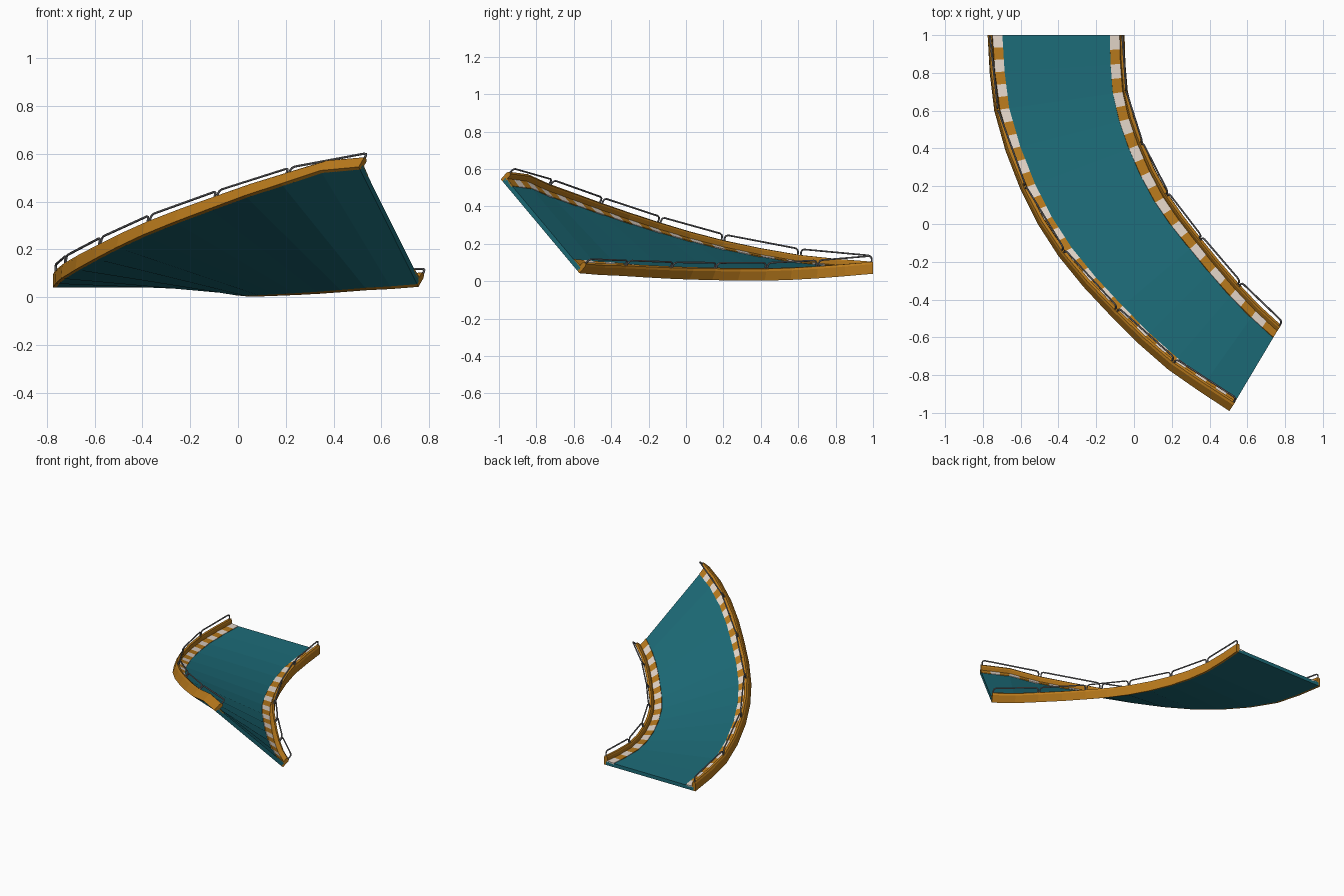
import bpy, bmesh
from mathutils import Vector as V

if "Cube" in bpy.data.objects:
    bpy.data.objects.remove(bpy.data.objects["Cube"])

# Underside edges of the banked bend, outer and inner, at seven even stations
OUTER = [(-.775, 1, .04), (-.74, .6, .078), (-.6, .18, .16), (-.4, -.17, .26),
         (-.12, -.49, .37), (.18, -.77, .475), (.505, -.99, .545)]
INNER = [(-.05, 1, .04), (-.037, .70, .015), (.04, .42, .003), (.17, .14, .006),
         (.34, -.10, .014), (.54, -.35, .029), (.755, -.57, .043)]
SEG = 12


def smooth_path(keys):
    """Catmull-Rom path sampled twice per key."""
    p = [V(k) for k in keys]
    p = [2 * p[0] - p[1]] + p + [2 * p[-1] - p[-2]]
    out = []
    for i in range(1, len(p) - 2):
        out += [p[i], (9 * (p[i] + p[i + 1]) - p[i - 1] - p[i + 2]) / 16]
    return out + [p[-2]]


left, right = smooth_path(OUTER), smooth_path(INNER)
left[11] = V((.345, -.885, .53))
right[11] = V((.643, -.465, .034))
mid = [(a + b) / 2 for a, b in zip(left, right)]
normal = []
for i in range(SEG + 1):
    tangent = mid[min(i + 1, SEG)] - mid[max(i - 1, 0)]
    if i == 0:
        tangent = V((0, -1, 0))
    normal.append(tangent.cross(right[i] - left[i]).normalized())


def point(t, s, h, side):
    """Point at t (0..1) along the bend, s in from the given edge, h above the underside."""
    u = t * SEG
    i = min(int(u + 1e-6), SEG - 1)
    f = u - i
    a, b = left[i].lerp(left[i + 1], f), right[i].lerp(right[i + 1], f)
    if side == 'inner':
        a, b = b, a
    return a + (b - a).normalized() * s + normal[i].lerp(normal[i + 1], f) * h


def material(name, col):
    m = bpy.data.materials.new(name)
    m.diffuse_color = (*col, 1)
    m.use_nodes = True
    m.node_tree.nodes["Principled BSDF"].inputs["Base Color"].default_value = m.diffuse_color
    return m


teal = material('teal', (.012, .15, .19))
orange = material('orange', (.50, .20, .012))
white = material('white', (.80, .69, .60))
steel = material('steel', (.20, .20, .21))


def loft(name, rings, mats, alternate=False):
    """Skin a row of equal rings into a closed solid."""
    bm = bmesh.new()
    vs = [[bm.verts.new(p) for p in r] for r in rings]
    n = len(rings[0])
    for k in range(len(vs) - 1):
        for j in range(n):
            f = bm.faces.new((vs[k][j], vs[k][(j + 1) % n], vs[k + 1][(j + 1) % n], vs[k + 1][j]))
            f.material_index = k % 2 if alternate else 0
    bm.faces.new(vs[0])
    end = bm.faces.new(vs[-1])
    end.material_index = (len(vs) - 2) % 2 if alternate else 0
    bmesh.ops.recalc_face_normals(bm, faces=bm.faces)
    me = bpy.data.meshes.new(name)
    bm.to_mesh(me)
    bm.free()
    for m in mats:
        me.materials.append(m)
    ob = bpy.data.objects.new(name, me)
    bpy.context.collection.objects.link(ob)
    return ob


def sweep(name, profile, side, mats, steps=SEG, alternate=False):
    rings = [[point(k / steps, s, h, side) for s, h in profile] for k in range(steps + 1)]
    return loft(name, rings, mats, alternate)


def tube(name, paths, radius):
    """Round tubes along open paths, turned into one mesh."""
    cu = bpy.data.curves.new(name, 'CURVE')
    cu.dimensions = '3D'
    cu.bevel_depth = radius
    cu.bevel_resolution = 1
    cu.use_fill_caps = True
    for pts in paths:
        sp = cu.splines.new('POLY')
        sp.points.add(len(pts) - 1)
        for q, p in zip(sp.points, pts):
            q.co = (*p, 1)
    cu.materials.append(steel)
    ob = bpy.data.objects.new(name, cu)
    bpy.context.collection.objects.link(ob)
    bpy.ops.object.select_all(action='DESELECT')
    ob.select_set(True)
    bpy.context.view_layer.objects.active = ob
    bpy.ops.object.convert(target='MESH')
    bpy.ops.object.shade_smooth_by_angle()


# Road slab
road = [[point(k / SEG, .015, 0, 'outer'), point(k / SEG, .015, .026, 'outer'),
         point(k / SEG, .015, .026, 'inner'), point(k / SEG, .015, 0, 'inner')]
        for k in range(SEG + 1)]
loft('road_slab', road, [teal])

WALL = [(0, 0), (0, .052), (.006, .064), (.022, .064), (.026, .056), (.026, .02), (.016, 0)]
KERB = [(.024, .02), (.024, .032), (.078, .0285), (.078, .02)]
for side, stripes in (('outer', 36), ('inner', 24)):
    # Side wall and striped kerb
    sweep(side + '_wall', WALL, side, [orange])
    sweep(side + '_kerb', KERB, side, [white, orange], stripes, True)
    # Six hoop-shaped guard rails standing on the wall
    hoops = []
    for k in range(6):
        a, b = (k + .02) / 6, (k + .98) / 6
        foot_a, foot_b = point(a, .012, .058, side), point(b, .012, .058, side)
        top_a, top_b = point(a, .012, .096, side), point(b, .012, .096, side)
        run = (top_b - top_a).normalized()
        up_a, up_b = (top_a - foot_a).normalized(), (top_b - foot_b).normalized()
        r = .016
        hoops.append([foot_a, top_a - up_a * r, top_a - (up_a - run) * r * .3, top_a + run * r,
                      top_b - run * r, top_b - (up_b + run) * r * .3, top_b - up_b * r, foot_b])
    tube(side + '_guard_rails', hoops, .005)
